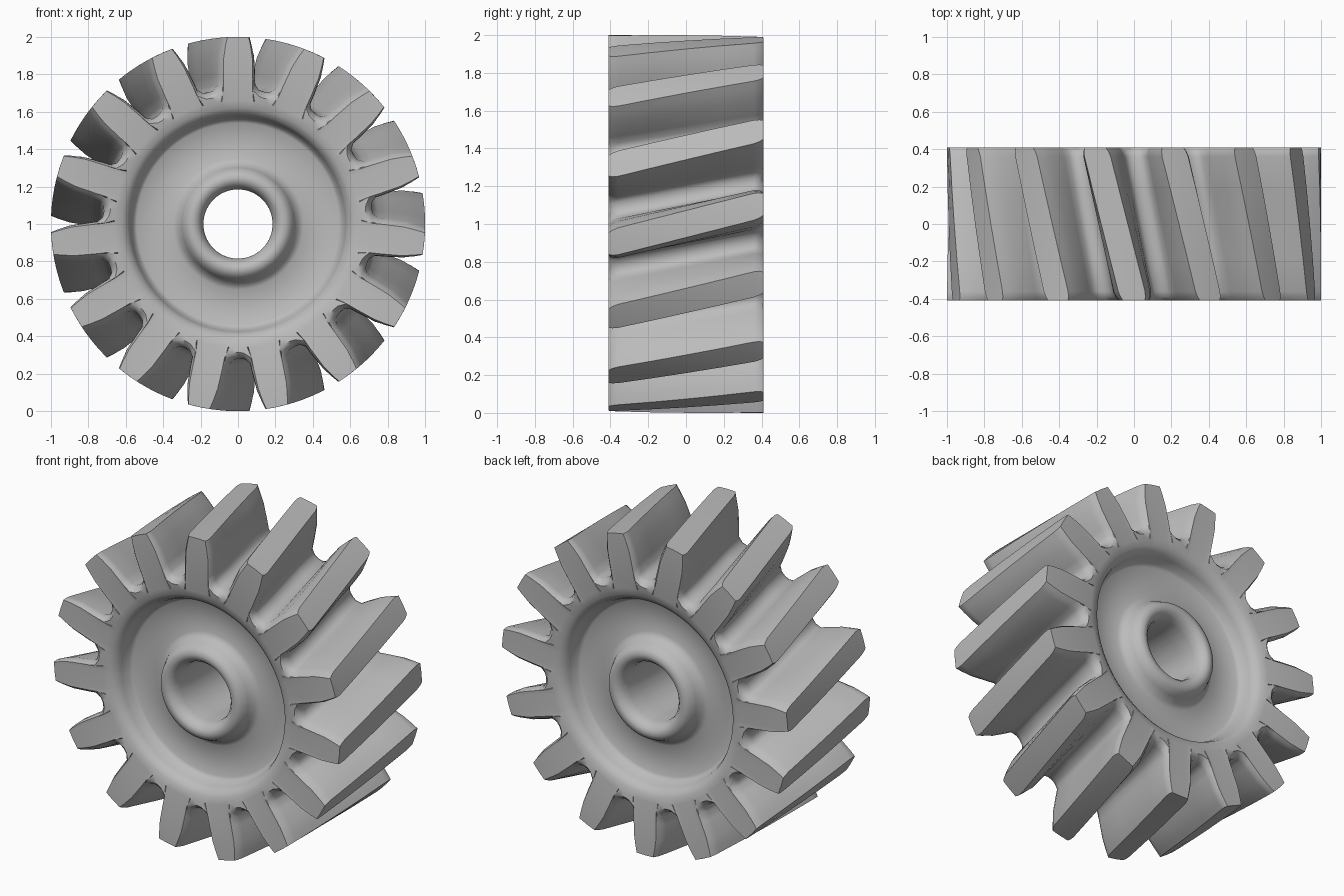
import bpy
import bmesh
from math import sin, cos, radians

cube = bpy.data.objects.get("Cube")
if cube:
    bpy.data.objects.remove(cube, do_unlink=True)

TEETH = 15
PITCH = 360 / TEETH
TWIST = 12            # helix turn from front to back, in degrees
HALF = 0.41           # half the gear width

# Half of one tooth: (degrees from tooth centre, radius)
half_tooth = [(12, 0.72), (9.5, 0.725), (7.8, 0.75), (7.3, 0.8),
              (6.2, 0.9), (5, 0.96), (4.1, 1.0)]
tooth = [(-a, r) for a, r in half_tooth] + [(0, 1.0)]
tooth += [(a, r) for a, r in reversed(half_tooth[1:])]

# Front face of the wheel, from the bore outwards: (radius, y)
face_profile = [(0.185, -0.2), (0.185, -0.31), (0.195, -0.35), (0.22, -0.38),
                (0.25, -0.385), (0.28, -0.37), (0.3, -0.33), (0.32, -0.285),
                (0.35, -0.27), (0.54, -0.27), (0.56, -0.285), (0.575, -0.34),
                (0.59, -0.375), (0.62, -0.395), (0.66, -0.405)]


def circle_ring(radius, y):
    return [(a, radius, y) for a, r in tooth]


def tooth_ring(y, narrow=1.0, drop=0.0):
    # Near the ends the teeth narrow a little and the roots drop
    ring = []
    for a, r in tooth:
        scale = narrow if r > 0.74 else 1
        ring.append((a * scale, r - drop * (1.0 - r) / 0.28, y))
    return ring


# Closed loop of rings: front face, toothed rim, back face, bore
front = [circle_ring(r, y) for r, y in face_profile]
front += [tooth_ring(-HALF, 0.8, 0.035), tooth_ring(-HALF + 0.02, 0.93, 0.012),
          tooth_ring(-HALF + 0.05)]
back = [[(a, r, -y) for a, r, y in ring] for ring in reversed(front)]
middle = [tooth_ring(y) for y in (-0.18, 0, 0.18)]
rings = front + middle + back

bm = bmesh.new()
loops = []
for ring in rings:
    verts = []
    for k in range(TEETH):
        for a, r, y in ring:
            t = radians(90 + k * PITCH + a + TWIST * (y + HALF) / (2 * HALF))
            verts.append(bm.verts.new((r * cos(t), y, 1 + r * sin(t))))
    loops.append(verts)

count = len(loops[0])
for i, ring in enumerate(loops):
    following = loops[(i + 1) % len(loops)]
    for j in range(count):
        n = (j + 1) % count
        bm.faces.new((ring[j], ring[n], following[n], following[j]))
bmesh.ops.recalc_face_normals(bm, faces=bm.faces)

mesh = bpy.data.meshes.new("helical_gear")
bm.to_mesh(mesh)
bm.free()
gear = bpy.data.objects.new("helical_gear", mesh)
bpy.context.collection.objects.link(gear)

# Plain grey metal
grey = bpy.data.materials.new("grey")
grey.use_nodes = True
colour = (0.5, 0.5, 0.5, 1)
grey.diffuse_color = colour
grey.node_tree.nodes["Principled BSDF"].inputs["Base Color"].default_value = colour
mesh.materials.append(grey)

bpy.ops.object.select_all(action='DESELECT')
gear.select_set(True)
bpy.context.view_layer.objects.active = gear
bpy.ops.object.shade_smooth_by_angle(angle=radians(50))
